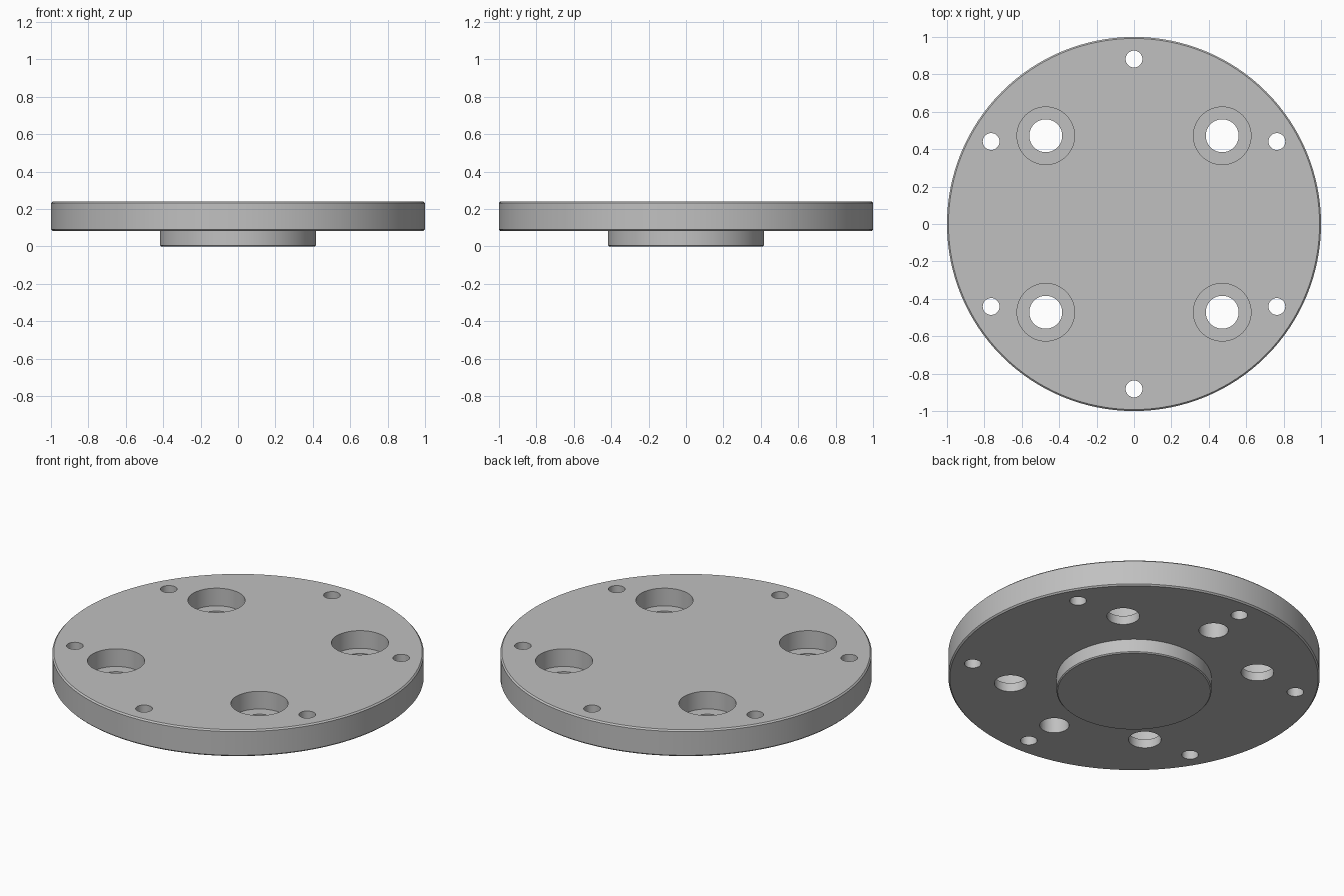
import bpy
import bmesh
from math import cos, sin, pi, radians

cube = bpy.data.objects.get("Cube")
if cube:
    bpy.data.objects.remove(cube, do_unlink=True)

grey = bpy.data.materials.new("machined grey")
grey.use_nodes = True
colour = (0.53, 0.53, 0.53, 1)
grey.diffuse_color = colour
grey.node_tree.nodes["Principled BSDF"].inputs["Base Color"].default_value = colour

TOP, UNDER, SHOULDER = 0.24, 0.083, 0.135
CLEAR = 0.05   # how far cutters reach past the surfaces


def turned(name, profile, sides, centre=(0, 0)):
    """Solid of revolution from (radius, height) points, bottom to top."""
    bm = bmesh.new()
    rings = [[bm.verts.new((centre[0] + r * cos(2 * pi * i / sides),
                            centre[1] + r * sin(2 * pi * i / sides), z))
              for i in range(sides)] for r, z in profile]
    for low, high in zip(rings, rings[1:]):
        for i in range(sides):
            j = (i + 1) % sides
            bm.faces.new((low[i], low[j], high[j], high[i]))
    bm.faces.new(rings[0][::-1])
    bm.faces.new(rings[-1])
    mesh = bpy.data.meshes.new(name)
    bm.to_mesh(mesh)
    bm.free()
    mesh.materials.append(grey)
    obj = bpy.data.objects.new(name, mesh)
    bpy.context.collection.objects.link(obj)
    return obj


def ring_of_points(radius, count, start):
    angles = [radians(start) + 2 * pi * i / count for i in range(count)]
    return [(radius * cos(a), radius * sin(a)) for a in angles]


# Round plate with a locating boss underneath, edges chamfered
c, b = 0.008, 0.006
flange = turned("flange_plate", [
    (0.417 - b, 0), (0.417, b), (0.417, UNDER),
    (1 - c, UNDER), (1, UNDER + c), (1, TOP - c), (1 - c, TOP)], 128)

cutters = []

# Four counterbored bolt holes
for p in ring_of_points(0.667, 4, 45):
    cutters.append(turned("bolt_hole_cutter", [
        (0.088, UNDER - CLEAR), (0.088, SHOULDER),
        (0.154, SHOULDER), (0.154, TOP + CLEAR)], 48, p))

# Six small through holes near the rim
for p in ring_of_points(0.882, 6, 30):
    cutters.append(turned("rim_hole_cutter", [
        (0.045, UNDER - CLEAR), (0.045, TOP + CLEAR)], 32, p))

# Two blind holes in the underside
for p in ring_of_points(0.667, 2, 90):
    cutters.append(turned("blind_hole_cutter", [
        (0.079, UNDER - CLEAR), (0.079, UNDER + 0.11)], 48, p))

# Cut every hole, then discard the cutters
bpy.ops.object.select_all(action='DESELECT')
flange.select_set(True)
bpy.context.view_layer.objects.active = flange
for cutter in cutters:
    cutter.hide_render = True
    mod = flange.modifiers.new("hole", 'BOOLEAN')
    mod.operation = 'DIFFERENCE'
    mod.solver = 'EXACT'
    mod.object = cutter
    bpy.ops.object.modifier_apply(modifier=mod.name)
    bpy.data.objects.remove(cutter, do_unlink=True)

bpy.ops.object.shade_smooth_by_angle(angle=radians(30))
